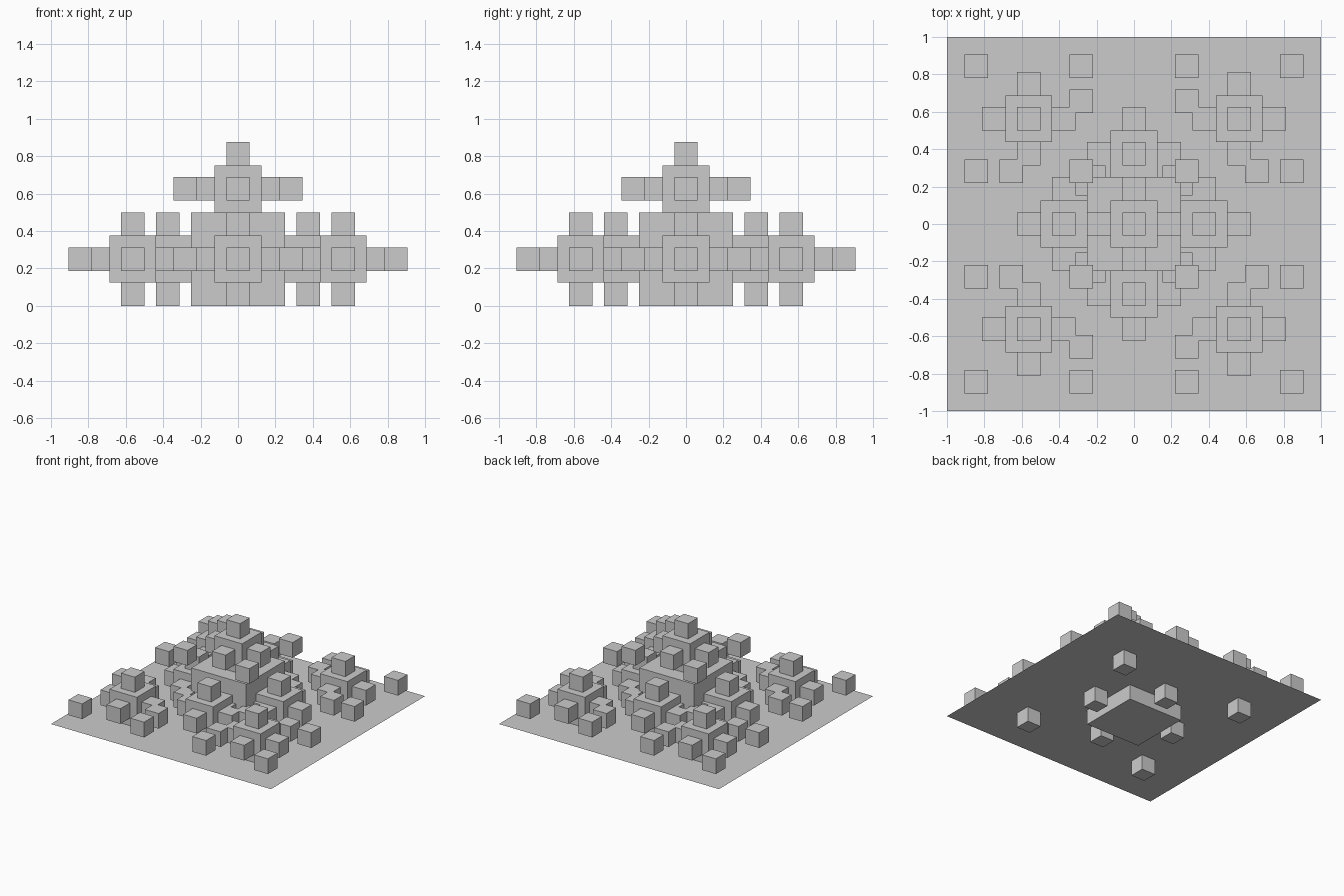
import bpy, bmesh
from mathutils import Vector, Matrix

if "Cube" in bpy.data.objects:
    bpy.data.objects.remove(bpy.data.objects["Cube"])

# Directions in which every block sprouts half-size blocks (in units of face distance)
FACES = [(1, 0, 0), (-1, 0, 0), (0, 1, 0), (0, -1, 0), (0, 0, 1), (0, 0, -1)]
DIAGONALS = [(sx * 1.5, sy * 1.5, 0) for sx in (-1, 1) for sy in (-1, 1)]
CORE = Vector((0, 0, 0.25))


def children(center, size):
    """Centres of the half-size blocks around one block."""
    return [center + Vector(d) * size * 0.75 for d in FACES + DIAGONALS]


def buried(p):
    """True for blocks hidden inside the core."""
    return max(abs(c) for c in p - CORE) < 0.25


def finish(bm, name):
    mesh = bpy.data.meshes.new(name)
    bm.to_mesh(mesh)
    bm.free()
    obj = bpy.data.objects.new(name, mesh)
    bpy.context.collection.objects.link(obj)


def blocks(name, centers, size):
    bm = bmesh.new()
    for c in centers:
        bmesh.ops.create_cube(bm, size=size, matrix=Matrix.Translation(c))
    finish(bm, name)


# Central block, then two generations of smaller ones
blocks("core_block", [CORE], 0.5)
medium = [p for p in children(CORE, 0.5) if p.z > 0]
blocks("medium_blocks", medium, 0.25)
small = [p for m in medium for p in children(m, 0.25) if not buried(p)]
blocks("small_blocks", small, 0.125)

# Thin sheet just under the medium blocks
bm = bmesh.new()
bmesh.ops.create_grid(bm, x_segments=1, y_segments=1, size=1.0,
                      matrix=Matrix.Translation((0, 0, 0.1245)))
finish(bm, "ground_sheet")
